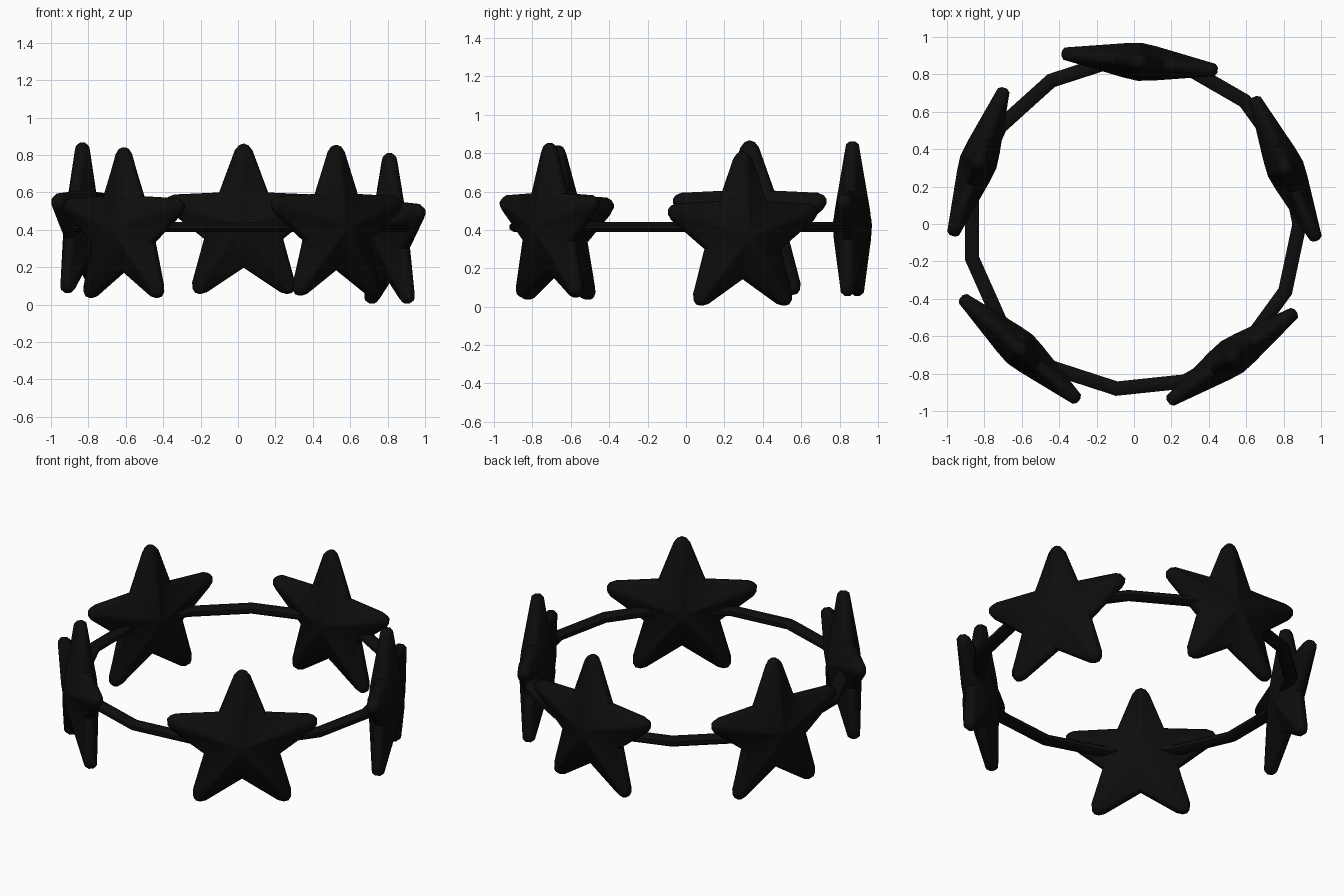
import bpy, bmesh
from math import sin, cos, pi, radians, atan2
from mathutils import Matrix

if "Cube" in bpy.data.objects:
    bpy.data.objects.remove(bpy.data.objects["Cube"])

black = bpy.data.materials.new("black")
black.diffuse_color = (0.004, 0.004, 0.004, 1)
black.use_nodes = True
black.node_tree.nodes["Principled BSDF"].inputs["Base Color"].default_value = black.diffuse_color


def finish(bm, name, angle):
    bmesh.ops.recalc_face_normals(bm, faces=bm.faces)
    me = bpy.data.meshes.new(name)
    bm.to_mesh(me)
    bm.free()
    ob = bpy.data.objects.new(name, me)
    bpy.context.collection.objects.link(ob)
    me.materials.append(black)
    bpy.ops.object.select_all(action='DESELECT')
    bpy.context.view_layer.objects.active = ob
    ob.select_set(True)
    bpy.ops.object.shade_smooth_by_angle(angle=radians(angle))
    return ob


def star_outline(inset):
    # blunt five-pointed star in the x-z plane, one arm straight up
    pts = []
    tip = [(0.405, -0.046), (0.432, -0.024), (0.441, 0), (0.432, 0.024), (0.405, 0.046)]
    for k in range(5):
        a = pi / 2 + k * 2 * pi / 5
        for r, o in tip:
            r -= inset
            o *= 1 - inset / 0.046
            pts.append((r * cos(a) - o * sin(a), r * sin(a) + o * cos(a)))
        v = a + pi / 5
        rv = 0.222 - inset
        pts.append((rv * cos(v), rv * sin(v)))
    return pts


def make_star(name, x, y, z, yaw):
    # layers: inset, scale, depth from back to front
    half = [(0, 1, 0.014), (0.014, 1, 0.033), (0.014, 0.2, 0.092)]
    layers = [(i, s, -d) for i, s, d in reversed(half)] + half
    bm = bmesh.new()
    rings = [[bm.verts.new((px * s, d, pz * s)) for px, pz in star_outline(i)]
             for i, s, d in layers]
    n = len(rings[0])
    for a, b in zip(rings, rings[1:]):
        for j in range(n):
            k = (j + 1) % n
            bm.faces.new((a[j], a[k], b[k], b[j]))
    # domed centres
    for ring, d in ((rings[0], -0.102), (rings[-1], 0.102)):
        c = bm.verts.new((0, d, 0))
        for j in range(n):
            bm.faces.new((ring[j], ring[(j + 1) % n], c))
    ob = finish(bm, name, 40)
    ob.matrix_world = Matrix.Translation((x, y, z)) @ Matrix.Rotation(yaw, 4, 'Z')


# stars around the band: centre, then direction of the horizontal arms
stars = [
    (0.03, 0.867, 0.42, 0.78, -0.085),
    (0.81, 0.295, 0.369, -0.32, 0.73),
    (0.525, -0.71, 0.412, 0.65, 0.46),
    (-0.61, -0.668, 0.40, 0.60, -0.53),
    (-0.832, 0.332, 0.425, 0.265, 0.75),
]
for i, (x, y, z, dx, dy) in enumerate(stars):
    make_star(f"star_{i + 1}", x, y, z, atan2(dy, dx))

# fifteen-sided band with a flattened round section
bm = bmesh.new()
N, M = 15, 8
grid = []
for i in range(N):
    a = 2 * pi * i / N
    row = []
    for j in range(M):
        t = 2 * pi * (j + 0.5) / M
        r = 0.885 + 0.042 * cos(t)
        row.append(bm.verts.new((r * cos(a), r * sin(a), 0.415 + 0.029 * sin(t))))
    grid.append(row)
for i in range(N):
    for j in range(M):
        a, b, k = grid[i], grid[(i + 1) % N], (j + 1) % M
        bm.faces.new((a[j], b[j], b[k], a[k]))
finish(bm, "band", 50)
